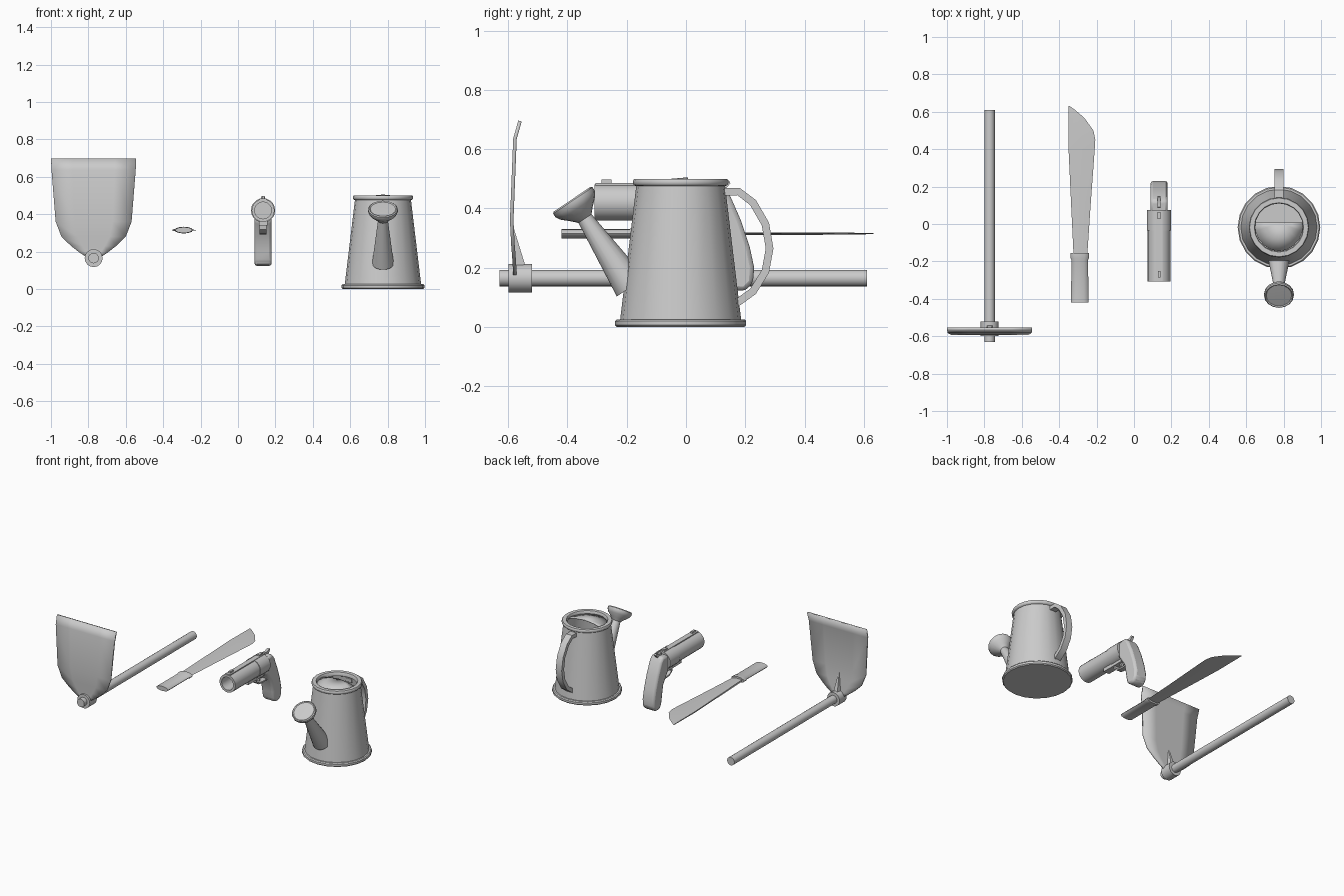
import bpy, bmesh
from math import sin, cos, pi, radians
from mathutils import Vector

if "Cube" in bpy.data.objects:
    bpy.data.objects.remove(bpy.data.objects["Cube"])


def finish(bm, name, angle=35, bevel=0, solid=0):
    bmesh.ops.remove_doubles(bm, verts=bm.verts, dist=1e-5)
    bmesh.ops.recalc_face_normals(bm, faces=bm.faces)
    me = bpy.data.meshes.new(name)
    bm.to_mesh(me)
    bm.free()
    ob = bpy.data.objects.new(name, me)
    bpy.context.collection.objects.link(ob)
    if solid:
        m = ob.modifiers.new("thickness", "SOLIDIFY")
        m.thickness, m.offset = solid, 0
    if bevel:
        m = ob.modifiers.new("bevel", "BEVEL")
        m.width, m.segments = bevel, 2
    bpy.ops.object.select_all(action="DESELECT")
    bpy.context.view_layer.objects.active = ob
    ob.select_set(True)
    bpy.ops.object.shade_smooth_by_angle(angle=radians(angle))
    return ob


def loft(name, rings, caps=True, closed=True, **kw):
    bm = bmesh.new()
    vs = [[bm.verts.new(p) for p in r] for r in rings]
    n = len(rings[0])
    for a, b in zip(vs, vs[1:]):
        for i in range(n if closed else n - 1):
            j = (i + 1) % n
            bm.faces.new((a[i], a[j], b[j], b[i]))
    if caps:
        bm.faces.new(vs[0])
        bm.faces.new(vs[-1])
    return finish(bm, name, **kw)


def lathe(name, prof, origin, axis=(0, 0, 1), n=16, loop=False, **kw):
    """Revolve (radius, distance) points about an axis."""
    q = Vector((0, 0, 1)).rotation_difference(Vector(axis).normalized())
    o = Vector(origin)
    pts = prof + [prof[0]] if loop else prof
    rings = [[o + q @ Vector((max(r, 1e-7) * cos(2 * pi * i / n), max(r, 1e-7) * sin(2 * pi * i / n), t))
              for i in range(n)] for r, t in pts]
    return loft(name, rings, caps=False, **kw)


def slab(name, prof, x, width, **kw):
    """Extrude a (y, z) side profile across x."""
    return loft(name, [[(x + s * width / 2, y, z) for y, z in prof] for s in (-1, 1)], **kw)


def strap(name, pts, x, width, thick):
    """Flat band following a (y, z) path."""
    rings = []
    for i, p in enumerate(pts):
        a, b = pts[max(i - 1, 0)], pts[min(i + 1, len(pts) - 1)]
        d = Vector((b[0] - a[0], b[1] - a[1])).normalized() * thick / 2
        rings.append([(x + sx * width / 2, p[0] - s * d.y, p[1] + s * d.x)
                      for sx, s in ((-1, -1), (1, -1), (1, 1), (-1, 1))])
    return loft(name, rings)


def rect(y0, y1, z0, z1):
    return [(y0, z0), (y1, z0), (y1, z1), (y0, z1)]


# Hoe: shaft, socket, curved blade and spine
HX = -0.772
lathe("hoe_shaft", [(0, 0), (.028, 0), (.028, 1.24), (0, 1.24)], (HX, -.63, .165), (0, 1, 0), 16)
lathe("hoe_socket", [(0, 0), (.048, 0), (.048, .078), (0, .078)], (HX, -.598, .165), (0, 1, 0), 16)
blade = [(.695, .2275, -.56), (.635, .225, -.577), (.36, .203, -.588), (.28, .172, -.584),
         (.23, .12, -.58), (.195, .075, -.578), (.165, .03, -.577)]
loft("hoe_blade", [[(HX + w * s, y, z) for s in (-1, -.5, 0, .5, 1)] for z, w, y in blade],
     caps=False, closed=False, solid=.012)
loft("hoe_spine", [[(HX - .022, -.585, .2), (HX + .022, -.585, .2), (HX + .015, -.54, .2), (HX - .015, -.54, .2)],
                   [(HX - .004, -.588, .36), (HX + .004, -.588, .36), (HX + .002, -.583, .34), (HX - .002, -.583, .34)]])

# Machete: wedge-section blade and oval grip
rows = [(-.17, -.323, -.25, .006), (.1, -.336, -.232, .005), (.4, -.35, -.21, .004), (.45, -.35, -.207, .004),
        (.5, -.35, -.217, .003), (.567, -.35, -.265, .003), (.61, -.35, -.315, .002), (.632, -.35, -.346, .002)]
loft("machete_blade", [[(a, y, .315 + t), ((a + b) / 2, y, .315 + t), (b, y, .315),
                        ((a + b) / 2, y, .315 - t), (a, y, .315 - t)] for y, a, b, t in rows], angle=20)
grip = [(-.42, .046, .016), (-.19, .045, .016), (-.183, .05, .018), (-.155, .05, .018)]
loft("machete_grip", [[(-.29 + w * cos(k * pi / 6), y, .315 + h * sin(k * pi / 6)) for k in range(12)]
                      for y, w, h in grip])

# Flare pistol: bored barrel, breech, top rib, sights
GX, GZ = .134, .42
lathe("pistol_barrel", [(0, .3), (.045, .3), (.045, 0), (.061, 0), (.061, .37), (0, .37)],
      (GX, -.308, GZ), (0, 1, 0), 20)
lathe("pistol_breech", [(0, 0), (.065, 0), (.065, .11), (0, .11)], (GX, -.035, GZ), (0, 1, 0), 20)
slab("barrel_rib", rect(-.305, .07, .465, .485), GX, .036)
slab("front_sight", rect(-.285, -.252, .48, .497), GX, .014)
slab("rear_sight", rect(.03, .062, .48, .494), GX, .022)
slab("barrel_lug", rect(-.11, .06, .34, .37), GX, .045)
# Grip, hammer, trigger and guard
slab("pistol_grip", [(.06, .465), (.125, .472), (.15, .44), (.185, .36), (.215, .27), (.23, .2), (.226, .15),
                     (.2, .122), (.16, .124), (.14, .145), (.13, .2), (.115, .28), (.06, .36)],
     GX, .092, bevel=.018)
slab("hammer", [(.085, .45), (.12, .45), (.15, .485), (.145, .495), (.115, .483), (.09, .485)], GX, .018)
strap("trigger_guard", [(-.015, .36), (-.01, .32), (.015, .302), (.06, .297), (.12, .3)], GX, .036, .01)
slab("trigger", [(.04, .36), (.058, .36), (.05, .33), (.035, .308), (.032, .33)], GX, .016)

# Watering can: hollow body with rims
CX, CY = .775, -.018
lathe("can_body", [(0, 0), (.215, 0), (.221, .006), (.221, .02), (.215, .026), (.204, .026), (.15, .475), (.157, .478),
                   (.161, .484), (.161, .493), (.157, .5), (.132, .5), (.128, .494), (.128, .475), (.137, .47),
                   (.19, .03), (0, .03)], (CX, CY, 0), n=20)
# Half cover over the spout side
loft("can_half_cover", [[(CX + r * cos(a), CY + .025 + r * sin(a) * 1.15, z)
                         for a in [pi + pi * k / 10 for k in range(11)]]
                        for r, z in ((.132, .48), (.07, .496), (1e-7, .503))],
     caps=False, closed=False, solid=.004)
# Spout and rose
d = Vector((0, -.56, .83))
tip = Vector((CX, -.345, .372))
lathe("spout", [(0, 0), (.058, 0), (.024, .3), (0, .3)], tip - d * .285, d, 16)
lathe("rose", [(0, -.01), (.024, -.01), (.045, .012), (.07, .035), (.08, .052), (.08, .066), (.074, .071),
               (.068, .066), (0, .068)], tip, d, 16)
# Strap handle
strap("can_handle", [(.11, .455), (.177, .457), (.226, .42), (.268, .347), (.282, .265),
                     (.268, .188), (.226, .12), (.17, .08), (.15, .075)], CX, .046, .026)
